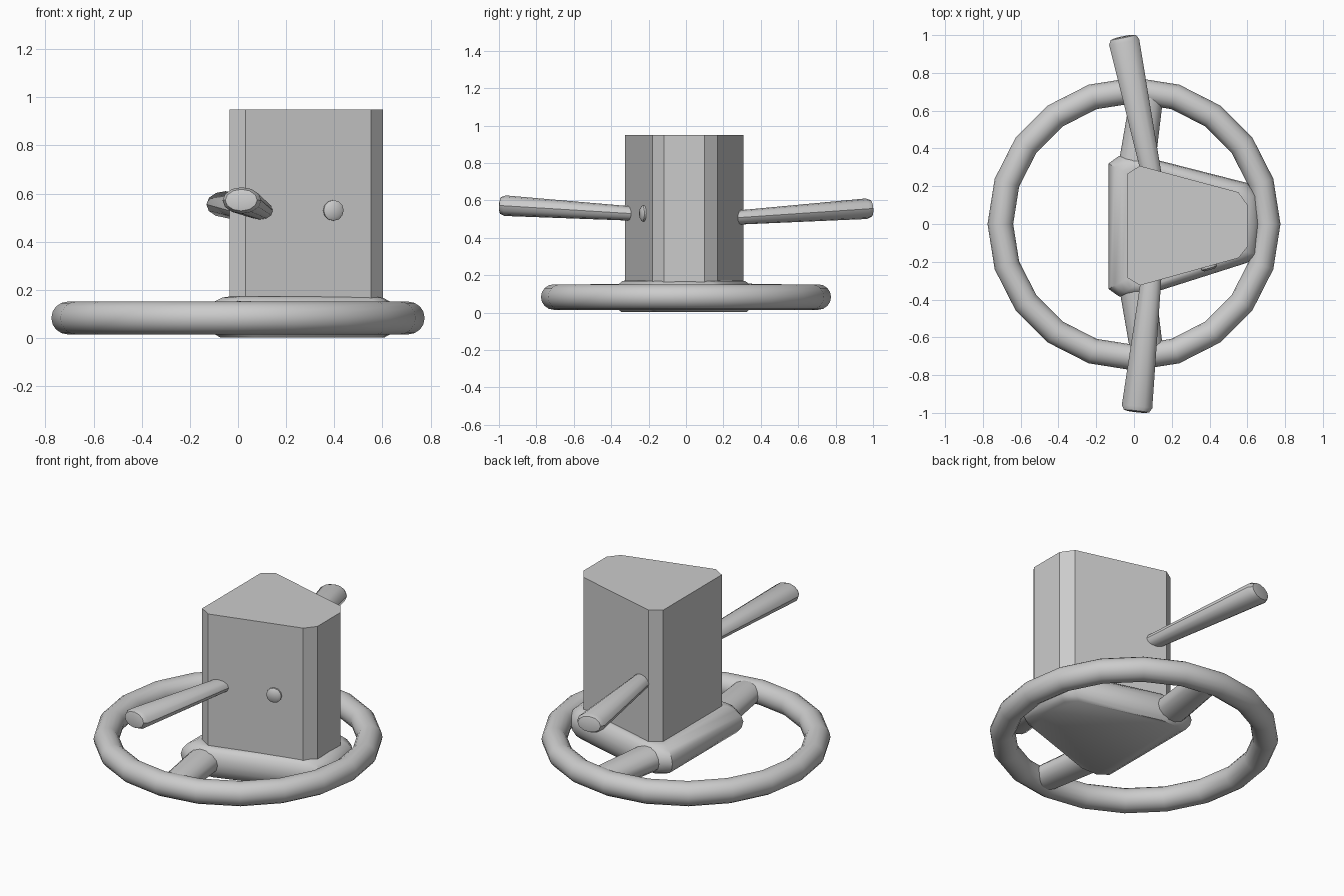
import bpy, math
from mathutils import Vector

if "Cube" in bpy.data.objects:
    bpy.data.objects.remove(bpy.data.objects["Cube"])


def finish(name, verts, faces, angle=35):
    me = bpy.data.meshes.new(name)
    me.from_pydata(verts, [], faces)
    ob = bpy.data.objects.new(name, me)
    bpy.context.collection.objects.link(ob)
    bpy.ops.object.select_all(action='DESELECT')
    bpy.context.view_layer.objects.active = ob
    ob.select_set(True)
    bpy.ops.object.mode_set(mode='EDIT')
    bpy.ops.mesh.select_all(action='SELECT')
    bpy.ops.mesh.normals_make_consistent(inside=False)
    bpy.ops.object.mode_set(mode='OBJECT')
    bpy.ops.object.shade_smooth_by_angle(angle=math.radians(angle))
    return ob


def loft(name, rings, angle=35):
    """Skin equal-length rings and cap both ends."""
    n = len(rings[0])
    verts = [v for r in rings for v in r]
    faces = [(k*n + i, k*n + (i+1) % n, (k+1)*n + (i+1) % n, (k+1)*n + i)
             for k in range(len(rings) - 1) for i in range(n)]
    faces += [tuple(range(n)), tuple(range((len(rings)-1)*n, len(rings)*n))]
    return finish(name, verts, faces, angle)


def rod(name, a, b, stations, sides=12, angle=35):
    """Elliptical rod from a to b; stations are (t, half width, half height)."""
    a, b = Vector(a), Vector(b)
    d = (b - a).normalized()
    side = d.cross(Vector((0, 0, 1))).normalized()
    up = side.cross(d)
    rings = []
    for t, w, h in stations:
        c = a.lerp(b, t)
        rings.append([c + side*w*math.cos(2*math.pi*i/sides) + up*h*math.sin(2*math.pi*i/sides)
                      for i in range(sides)])
    return loft(name, rings, angle)


# wheel rim
bpy.ops.mesh.primitive_torus_add(major_segments=20, minor_segments=16, major_radius=0.7075,
                                 minor_radius=0.068, location=(0, 0, 0.083))
rim = bpy.context.object
rim.name = "wheel_rim"
bpy.ops.object.shade_smooth_by_angle(angle=math.radians(35))

# rounded wheel hub
outline = [(-0.135, 0.32), (-0.08, 0.36), (0.04, 0.36), (0.60, 0.217), (0.66, 0.155),
           (0.67, 0), (0.66, -0.165), (0.60, -0.205), (0.04, -0.383), (-0.08, -0.383),
           (-0.135, -0.344)]
cx, cy, hx, hy = 0.267, -0.011, 0.403, 0.372
rings = []
for z, inset in [(0.003, 0.06), (0.02, 0.03), (0.05, 0.008), (0.085, 0), (0.12, 0.01),
                 (0.15, 0.035), (0.168, 0.07), (0.172, 0.10)]:
    sx, sy = 1 - inset/hx, 1 - inset*0.6/hy
    rings.append([(cx + (x-cx)*sx, cy + (y-cy)*sy, z) for x, y in outline])
loft("wheel_hub", rings)

# spokes
for s, name in ((1, "spoke_back"), (-1, "spoke_front")):
    rod(name, (0.01, 0.28*s, 0.085), (0.07, 0.69*s, 0.085),
        [(0, 0.097, 0.072), (0.85, 0.088, 0.066), (1, 0.09, 0.06)], 14)

# column housing
plan = [(-0.035, 0.265), (0.03, 0.308), (0.553, 0.168), (0.603, 0.098),
        (0.603, -0.118), (0.553, -0.18), (0.032, -0.325), (-0.035, -0.285)]
loft("column_housing", [[(x, y, z) for x, y in plan] for z in (0.1, 0.95)], 20)

# control levers
lever = [(0, 0.05, 0.036), (0.965, 0.081, 0.055), (0.995, 0.067, 0.045), (1, 0.045, 0.03)]
rod("lever_front", (0.101, -0.20, 0.524), (0.013, -0.995, 0.573), lever)
rod("lever_back", (0.106, 0.20, 0.503), (-0.058, 0.992, 0.557), lever)

# ignition lock
n = Vector((0.268, -0.963, 0))
c = Vector((0.395, -0.224, 0.53))
rod("ignition_lock", c - n*0.03, c + n*0.02,
    [(0, 0.043, 0.043), (0.8, 0.043, 0.043), (1, 0.028, 0.028)])
